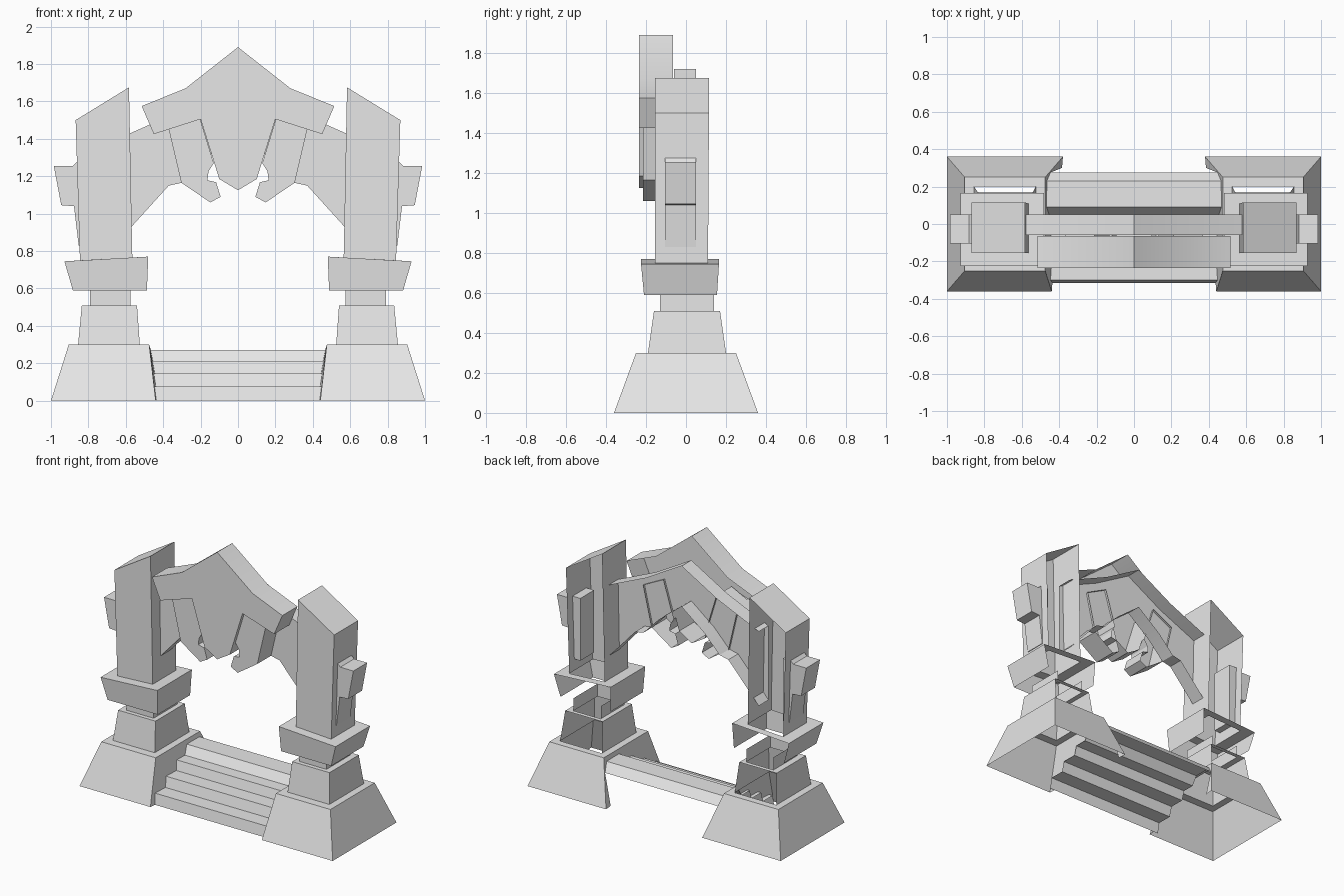
import bpy
import bmesh

cube = bpy.data.objects.get("Cube")
if cube:
    bpy.data.objects.remove(cube, do_unlink=True)

stone = bpy.data.materials.new("grey_stone")
stone.use_nodes = True
GREY = (0.8, 0.8, 0.8, 1)
stone.diffuse_color = GREY
stone.node_tree.nodes["Principled BSDF"].inputs["Base Color"].default_value = GREY


def build(name, faces, mirror=False, smooth=False):
    """Make an object from a list of faces given as point loops."""
    bm = bmesh.new()
    for loop in faces:
        bm.faces.new([bm.verts.new(p) for p in loop])
    bmesh.ops.remove_doubles(bm, verts=bm.verts, dist=0.0005)
    bmesh.ops.recalc_face_normals(bm, faces=bm.faces)
    mesh = bpy.data.meshes.new(name)
    bm.to_mesh(mesh)
    bm.free()
    mesh.materials.append(stone)
    ob = bpy.data.objects.new(name, mesh)
    bpy.context.collection.objects.link(ob)
    if mirror:
        ob.modifiers.new("mirror", 'MIRROR')
    if smooth:
        bpy.ops.object.select_all(action='DESELECT')
        ob.select_set(True)
        bpy.context.view_layer.objects.active = ob
        bpy.ops.object.shade_smooth_by_angle()
    return ob


def ring(inner, outer, front, back, z_in, z_out=None):
    """Four corners: front outer, front inner, back inner, back outer."""
    z_out = z_in if z_out is None else z_out
    return [(outer, front, z_out), (inner, front, z_in),
            (inner, back, z_in), (outer, back, z_out)]


def bridge(a, b, sides):
    return [[a[i], a[(i + 1) % 4], b[(i + 1) % 4], b[i]] for i in sides]


def prism(outline, front, back, closed=False, open_sides=()):
    """Extrude an (x, z) outline along y, as an open-backed shell by default."""
    n = len(outline)
    f = [(x, front, z) for x, z in outline]
    b = [(x, back, z) for x, z in outline]
    faces = [f] + [[f[i], f[(i + 1) % n], b[(i + 1) % n], b[i]]
                   for i in range(n) if i not in open_sides]
    return faces + [b] if closed else faces


FRONT, INNER, BACK, OUTER = range(4)
SHELL = (FRONT, INNER, OUTER)

# Stair profile (y, z), front to back
stairs = [(-.315, 0), (-.30, .075), (-.19, .075), (-.17, .145), (-.06, .145),
          (-.04, .21), (.05, .21), (.09, .27), (.23, .27), (.275, .21)]
build("steps", [[(-.475, *a), (.475, *a), (.475, *b), (-.475, *b)]
                for a, b in zip(stairs, stairs[1:])])

# Column bases: battered plinth whose inner wall is open under the stairs
foot = ring(.44, 1, -.36, .36, 0)
foot[2] = (.38, .36, 0)
shoulder = ring(.475, .905, -.25, .25, .30)


def inner_wall(y, z):
    t = z / .30
    half = .36 - .11 * t
    k = (y + half) / (2 * half)
    low = .44 - .06 * k
    return (low + (.475 - low) * t, y, z)


wall = [(-.36, 0), (-.25, .30), (.25, .30), (.36, 0), (.30, 0)]
block_foot = ring(.525, .855, -.19, .20, .30)
build("column_base",
      bridge(foot, shoulder, (FRONT, BACK, OUTER))
      + [[inner_wall(*p) for p in wall + stairs[::-1]]]
      + bridge(shoulder, block_foot, range(4)), mirror=True)

# Column block, neck and collar, all open at the back
block_top = ring(.54, .835, -.16, .17, .51)
neck_foot = ring(.575, .79, -.13, .14, .51)
build("column_block", bridge(block_foot, block_top, SHELL)
      + bridge(block_top, neck_foot, range(4)), mirror=True)

neck_top = ring(.575, .79, -.13, .14, .60)
build("column_neck", bridge(neck_foot, neck_top, SHELL), mirror=True)

collar_foot = ring(.487, .883, -.21, .155, .59)
collar_top = ring(.48, .928, -.225, .165, .77, .745)
shaft_foot = ring(.565, .845, -.155, .11, .765, .75)
build("column_collar", bridge(collar_foot, collar_top, SHELL)
      + bridge(collar_top, shaft_foot, range(4)), mirror=True)

# Shaft with a slanted cap
shaft_top = ring(.583, .868, -.155, .115, 1.675, 1.50)
build("column_shaft", bridge(shaft_foot, shaft_top, SHELL) + [shaft_top],
      mirror=True)

# Outer bracket with a thin tail down the shaft
bracket = [(.80, 1.275), (.862, 1.275), (.882, 1.255), (.985, 1.255),
           (.945, 1.045), (.877, 1.04), (.852, .83), (.80, .83)]
build("outer_bracket", prism(bracket, -.105, .05, closed=True), mirror=True)

# Arch between the columns
top = [(0, 1.72), (.28, 1.56), (.61, 1.415)]
under = [(.61, .885), (.37, 1.15), (.30, 1.165), (.18, 1.29), (0, 1.43)]
half = top + under
arch = half + [(-x, z) for x, z in half[-2:0:-1]]
ends = (len(top) - 1, len(arch) - len(top))
build("arch", prism(arch, -.06, .05, open_sides=ends), smooth=True)

# Crown plate in front of the arch
half = [(0, 1.89), (.28, 1.67), (.515, 1.575), (.45, 1.425),
        (.20, 1.505), (.10, 1.185), (0, 1.125)]
crown = half + [(-x, z) for x, z in half[-2:0:-1]]
build("crown", prism(crown, -.235, -.065), smooth=True)

# Hanging fangs
fang = [(.21, 1.53), (.37, 1.45), (.303, 1.165), (.148, 1.06), (.093, 1.09),
        (.117, 1.168), (.163, 1.178), (.158, 1.225), (.13, 1.27)]
build("hanging_fang", prism(fang, -.215, -.045), mirror=True)
